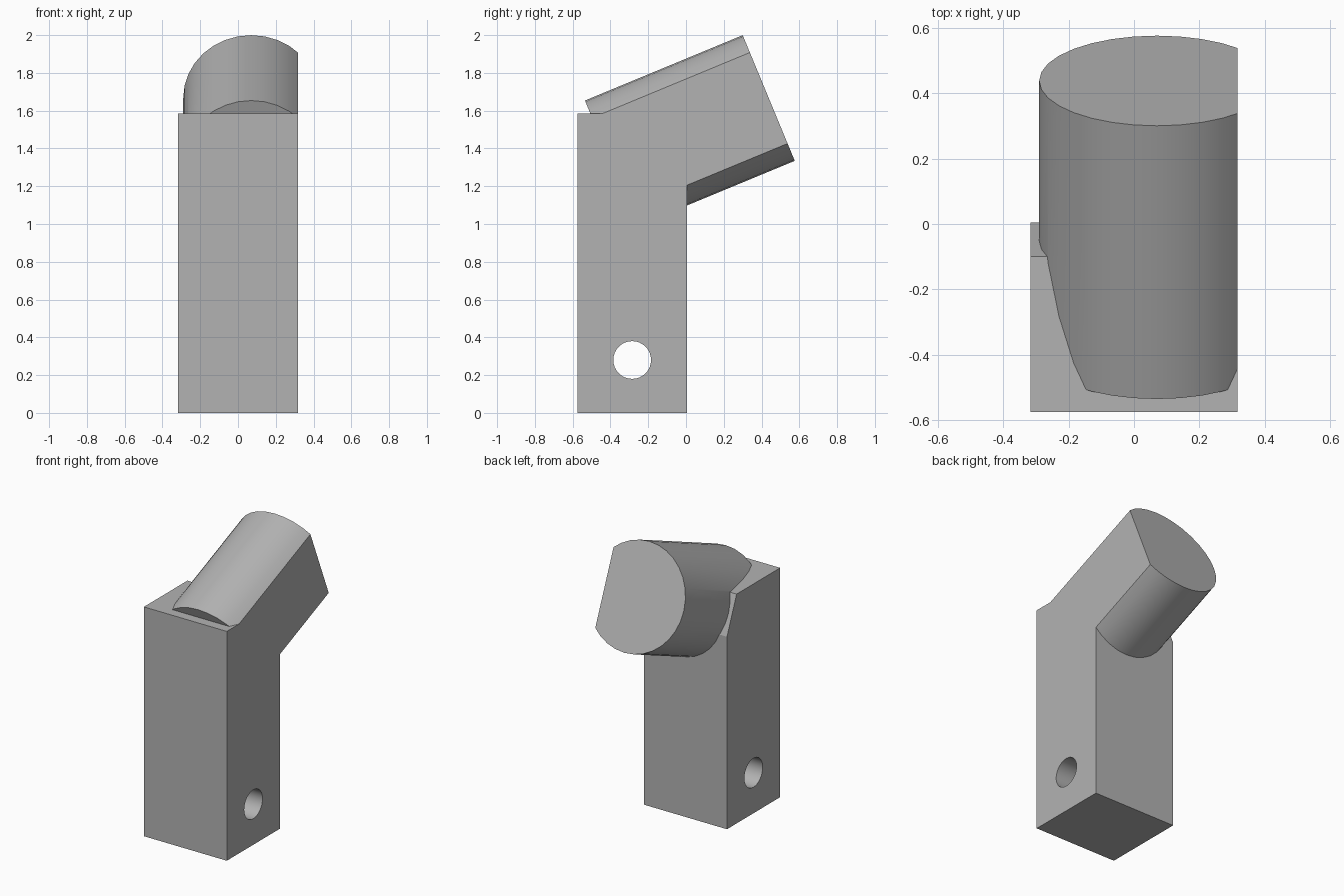
import bpy, bmesh, math
from mathutils import Matrix, Vector

cube = bpy.data.objects.get("Cube")
if cube:
    bpy.data.objects.remove(cube, do_unlink=True)

HALF = 0.317                      # half width of the post
TILT = math.radians(22.5)         # upward tilt of the barrel
RADIUS, LENGTH = 0.36, 0.904
AXIS = Vector((0, math.cos(TILT), math.sin(TILT)))
CAP = Vector((0.07, 0.438, 1.667))  # centre of the barrel's rear end

grey = bpy.data.materials.new("plain_grey")
grey.use_nodes = True
colour = (0.45, 0.45, 0.45, 1)
grey.diffuse_color = colour
grey.node_tree.nodes["Principled BSDF"].inputs["Base Color"].default_value = colour


def make_object(name, bm):
    bmesh.ops.recalc_face_normals(bm, faces=bm.faces)
    mesh = bpy.data.meshes.new(name)
    bm.to_mesh(mesh)
    bm.free()
    mesh.materials.append(grey)
    obj = bpy.data.objects.new(name, mesh)
    bpy.context.collection.objects.link(obj)
    return obj


def prism(name, profile, x0, x1):
    """Extrude a side profile of (y, z) points across x."""
    bm = bmesh.new()
    face = bm.faces.new([bm.verts.new((x0, y, z)) for y, z in profile])
    new = bmesh.ops.extrude_face_region(bm, geom=[face])["geom"]
    bmesh.ops.translate(bm, vec=(x1 - x0, 0, 0),
                        verts=[v for v in new if isinstance(v, bmesh.types.BMVert)])
    return make_object(name, bm)


def cylinder(name, centre, rotation, radius, depth, sides):
    bm = bmesh.new()
    bmesh.ops.create_cone(bm, cap_ends=True, segments=sides, radius1=radius,
                          radius2=radius, depth=depth,
                          matrix=Matrix.Translation(centre) @ rotation)
    return make_object(name, bm)


def combine(target, tool, operation):
    mod = target.modifiers.new(operation, "BOOLEAN")
    mod.operation, mod.solver, mod.object = operation, "EXACT", tool
    bpy.context.view_layer.objects.active = target
    bpy.ops.object.modifier_apply(modifier=mod.name)
    bpy.data.objects.remove(tool, do_unlink=True)


# Upright post with a bevelled rear top edge, left overlong on one side
post = prism("post_with_angled_barrel",
             [(-0.575, 0), (0.005, 0), (0.005, 1.33), (-0.1, 1.585), (-0.575, 1.585)],
             -HALF, 0.6)

# Tilted barrel joined to the post
barrel = cylinder("barrel", CAP - AXIS * LENGTH / 2,
                  Matrix.Rotation(TILT - math.pi / 2, 4, "X"), RADIUS, LENGTH, 32)
combine(post, barrel, "UNION")

# Cross hole near the foot
hole = cylinder("hole_cutter", (0, -0.285, 0.28),
                Matrix.Rotation(math.pi / 2, 4, "Y"), 0.1, 3, 32)
combine(post, hole, "DIFFERENCE")

# Trim post and barrel to one shared flat side
trim = prism("trim_cutter", [(-2, -1), (2, -1), (2, 3), (-2, 3)], HALF, 1)
combine(post, trim, "DIFFERENCE")

# Smooth round surfaces, sharp edges kept
bpy.ops.object.select_all(action="DESELECT")
post.select_set(True)
bpy.context.view_layer.objects.active = post
bpy.ops.object.shade_smooth_by_angle(angle=math.radians(20))
